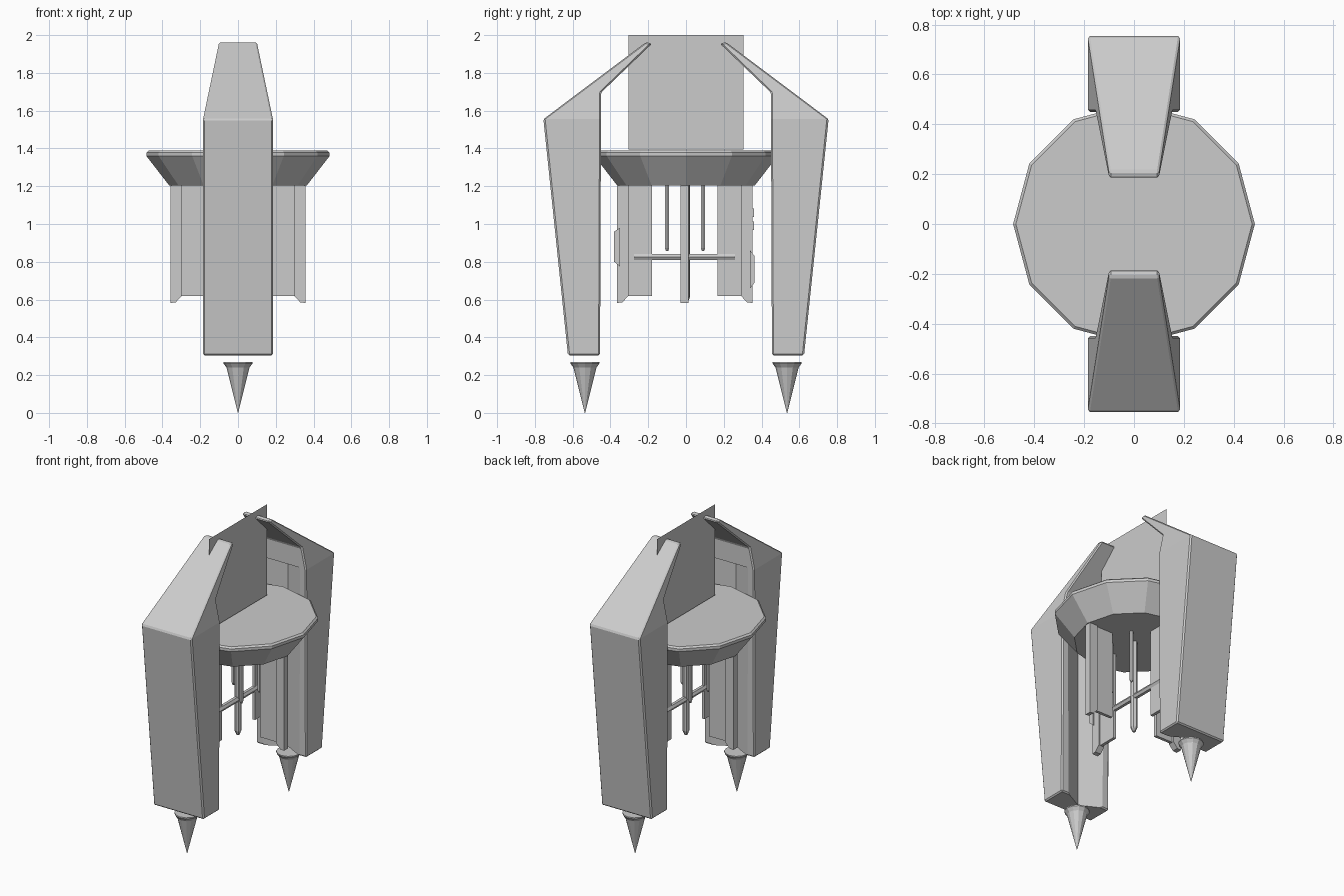
import bpy, bmesh, math
from mathutils import Matrix

if "Cube" in bpy.data.objects:
    bpy.data.objects.remove(bpy.data.objects["Cube"])


def make(name, bm, bevel=0.0):
    bmesh.ops.recalc_face_normals(bm, faces=bm.faces)
    me = bpy.data.meshes.new(name)
    bm.to_mesh(me)
    bm.free()
    ob = bpy.data.objects.new(name, me)
    bpy.context.collection.objects.link(ob)
    if bevel:
        m = ob.modifiers.new("bevel", "BEVEL")
        m.width, m.segments, m.limit_method = bevel, 1, "ANGLE"
        m.angle_limit = math.radians(25)
    return ob


def lathe(name, profile, sides, loc=(0, 0, 0)):
    """Stack of rings (radius, z) with capped ends."""
    bm = bmesh.new()
    rings = []
    for r, z in profile:
        rings.append([bm.verts.new((loc[0] + r * math.cos(2 * math.pi * i / sides),
                                    loc[1] + r * math.sin(2 * math.pi * i / sides),
                                    loc[2] + z)) for i in range(sides)])
    for a, b in zip(rings, rings[1:]):
        for i in range(sides):
            j = (i + 1) % sides
            bm.faces.new((a[i], a[j], b[j], b[i]))
    bm.faces.new(rings[0])
    bm.faces.new(rings[-1])
    return make(name, bm)


def add_prism(bm, pts, t, mat=Matrix()):
    """Profile in (x, z) extruded to thickness t along y."""
    a = [bm.verts.new(mat @ m) for m in (Matrix.Translation((x, -t / 2, z)).to_translation() for x, z in pts)]
    b = [bm.verts.new(mat @ m) for m in (Matrix.Translation((x, t / 2, z)).to_translation() for x, z in pts)]
    n = len(pts)
    for i in range(n):
        j = (i + 1) % n
        bm.faces.new((a[i], a[j], b[j], b[i]))
    bm.faces.new(a)
    bm.faces.new(b)


# Outer pylons: tapered legs with a slanted arm leaning inwards
def pylon(name, s):
    prof = [(.625, .305, .185), (.755, 1.555, .185), (.212, 1.963, .1), (.18, 1.955, .1),
            (.45, 1.695, .155), (.45, 1.555, .185), (.455, .305, .185)]
    bm = bmesh.new()
    L = [bm.verts.new((-w, s * y, z)) for y, z, w in prof]
    R = [bm.verts.new((w, s * y, z)) for y, z, w in prof]
    for i in range(7):
        j = (i + 1) % 7
        bm.faces.new((L[i], L[j], R[j], R[i]))
    for side in (L, R):
        for idx in ((0, 1, 5, 6), (1, 2, 3, 4, 5)):
            bm.faces.new([side[i] for i in idx])
    ob = make(name, bm, .008)
    # V-shaped channel down the inner face
    bm = bmesh.new()
    tri = [(-.2, .42), (.2, .42), (0, .525)]
    lo = [bm.verts.new((x, s * y, .2)) for x, y in tri]
    hi = [bm.verts.new((x, s * y, 1.56)) for x, y in tri]
    for i in range(3):
        j = (i + 1) % 3
        bm.faces.new((lo[i], lo[j], hi[j], hi[i]))
    bm.faces.new(lo)
    bm.faces.new(hi)
    cut = make(name + "_cutter", bm)
    cut.hide_render = True
    cut.hide_viewport = True
    m = ob.modifiers.new("channel", "BOOLEAN")
    m.operation, m.solver, m.object = "DIFFERENCE", "EXACT", cut


for label, s in (("front", -1), ("back", 1)):
    pylon(label + "_pylon", s)
    # Pointed foot below each pylon
    lathe(label + "_spike", [(.001, 0), (.061, .24), (.077, .262), (.077, .27)], 12, (0, s * .535, 0))

# Twelve-sided dish
lathe("dish", [(.365, 1.205), (.485, 1.36), (.485, 1.378), (.474, 1.388)], 12)

# Flat upright panel above the dish
bm = bmesh.new()
bm.faces.new([bm.verts.new((0, y, z)) for y, z in ((-.305, 1.395), (.305, 1.395), (.305, 2), (-.305, 2))])
make("upright_panel", bm)

# Four radial fins: thin web with a thicker outer rail
C = Matrix.Translation((0, -.007, 0))
bm = bmesh.new()
for k in range(4):
    mat = C @ Matrix.Rotation(k * math.pi / 2, 4, "Z")
    add_prism(bm, [(.173, .62), (.305, .62), (.305, 1.206), (.173, 1.206)], .02, mat)
    add_prism(bm, [(.298, .62), (.33, .585), (.358, .582), (.358, 1.206), (.298, 1.206)], .042, mat)
make("radial_fins", bm)

# Central rod and short hanging rods
lathe("centre_rod", [(.01, .585), (.022, .615), (.022, 1.21)], 8)
for i, (x, y) in enumerate(((.095, .09), (-.095, .09), (.095, -.1), (-.095, -.1))):
    lathe(f"hanging_rod_{i}", [(.007, .857), (.013, .872), (.013, 1.21)], 6, (x, y, 0))

# Horizontal cross bar
bar = lathe("cross_bar", [(.019, -.27), (.019, .265)], 6)
bar.rotation_euler = (-math.pi / 2, 0, 0)
bar.location = (0, -.005, .825)

# Small clips on the outer rails
bm = bmesh.new()
Q = Matrix.Rotation(math.pi / 2, 4, "Z")
add_prism(bm, [(-.35, .775), (-.38, .80), (-.38, .96), (-.35, .98)], .06, Q)
add_prism(bm, [(.34, .66), (.363, .69), (.363, .83), (.34, .86)], .06, Q)
for z in (.99, 1.06):
    add_prism(bm, [(.34, z - .022), (.36, z - .022), (.36, z + .022), (.34, z + .022)], .04, Q)
make("rail_clips", bm)
